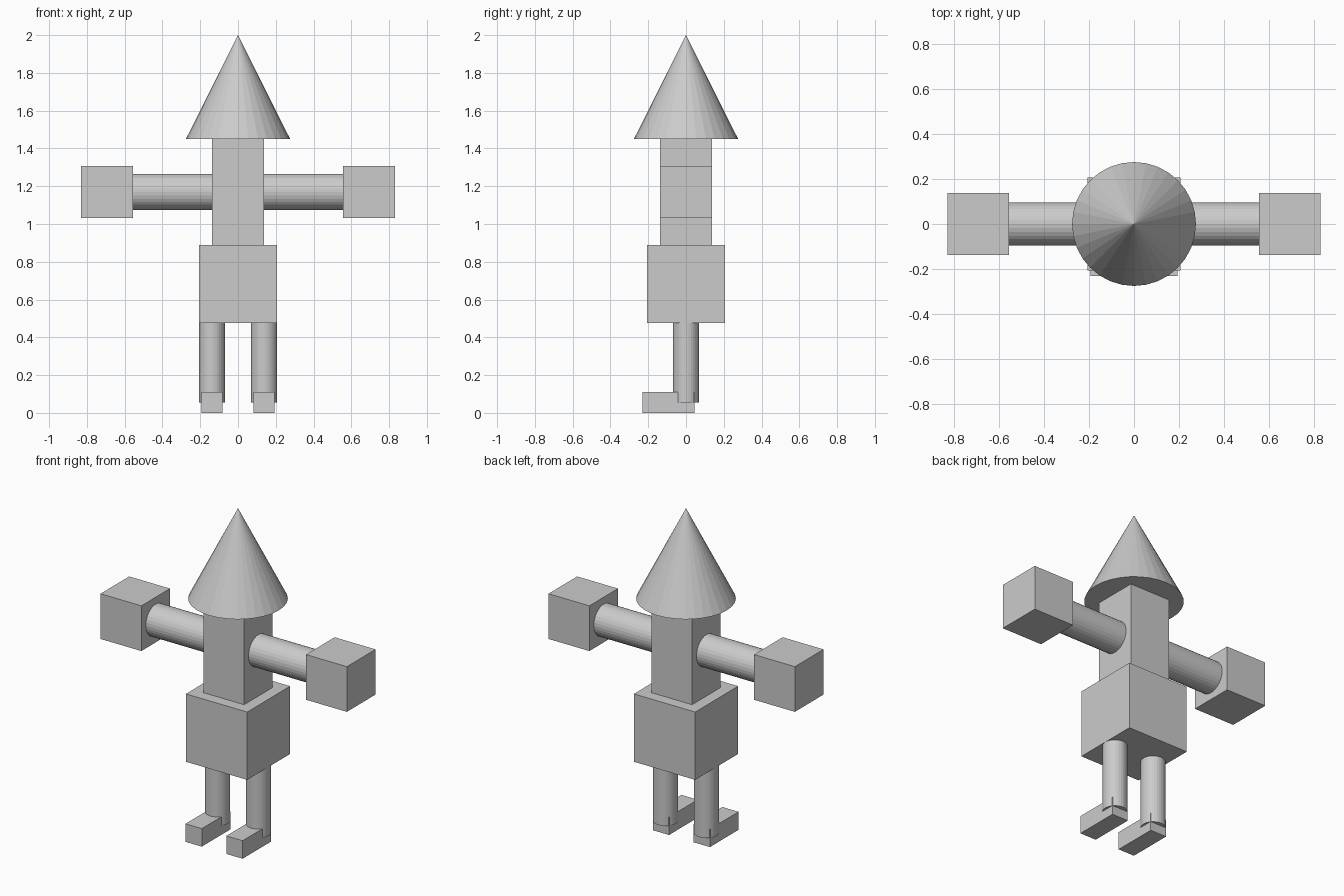
import bpy
from math import pi

if "Cube" in bpy.data.objects:
    bpy.data.objects.remove(bpy.data.objects["Cube"])


def box(name, center, size):
    bpy.ops.mesh.primitive_cube_add(size=1, location=center)
    ob = bpy.context.object
    ob.name = name
    ob.scale = size
    bpy.ops.object.transform_apply(location=False, rotation=False, scale=True)
    return ob


def rod(name, center, radius, length, rotation=(0, 0, 0)):
    bpy.ops.mesh.primitive_cylinder_add(vertices=32, radius=radius, depth=length,
                                        location=center, rotation=rotation)
    bpy.context.object.name = name
    return bpy.context.object


# Body: wide hips, narrow torso, cone hat
box("hips", (0, 0, 0.683), (0.414, 0.414, 0.414))
box("torso", (0, 0, 1.17), (0.276, 0.276, 0.56))
bpy.ops.mesh.primitive_cone_add(vertices=32, radius1=0.276, radius2=0,
                                depth=0.55, location=(0, 0, 1.725))
bpy.context.object.name = "cone_head"

# Limbs on both sides
for side, s in (("left", 1), ("right", -1)):
    rod(side + "_arm", (s * 0.347, 0, 1.17), 0.096, 0.418, (0, pi / 2, 0))
    box(side + "_hand", (s * 0.694, 0, 1.17), (0.276, 0.276, 0.276))
    rod(side + "_leg", (s * 0.138, 0, 0.266), 0.069, 0.421)
    box(side + "_foot", (s * 0.138, -0.093, 0.055), (0.11, 0.276, 0.11))
